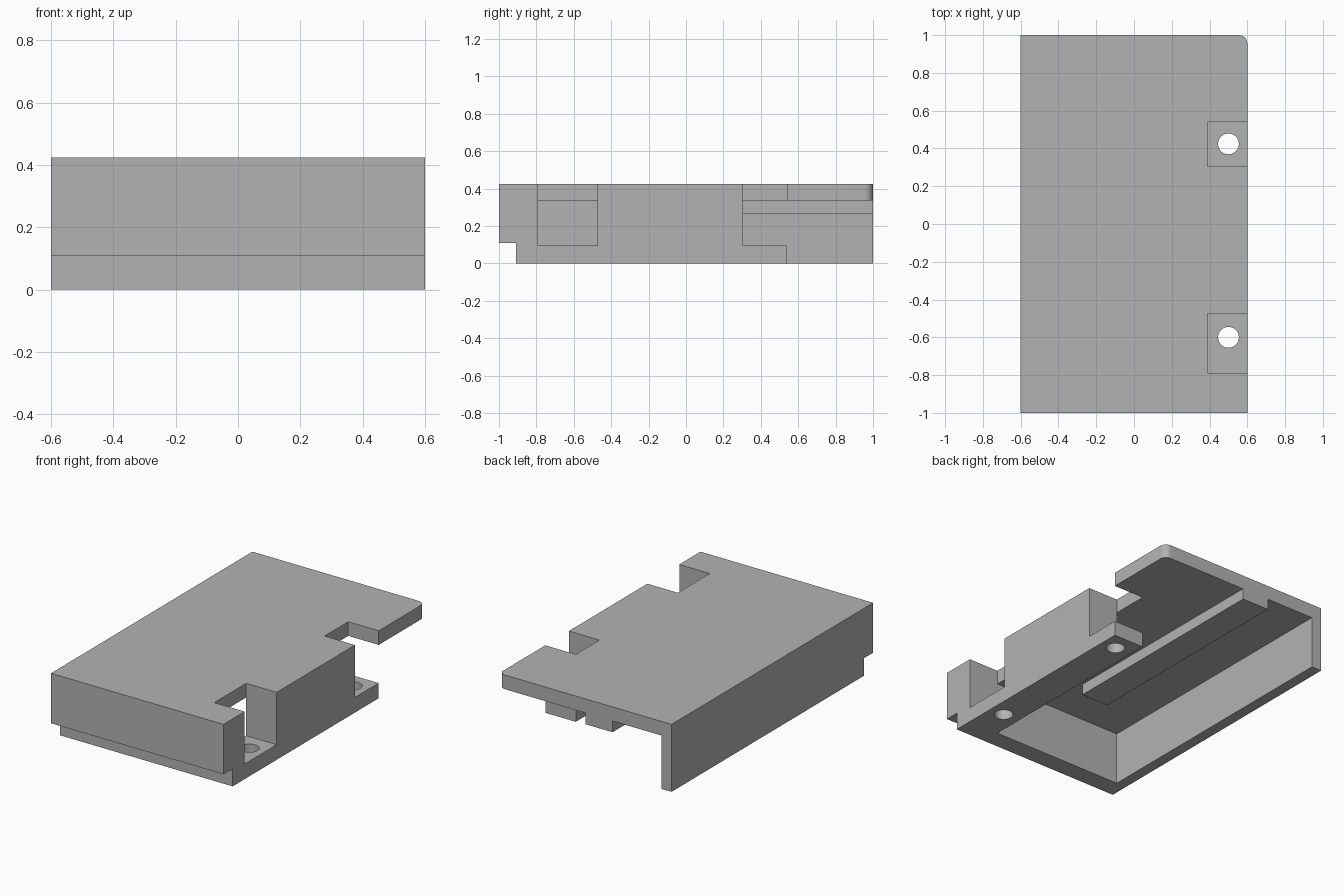
import bpy
import bmesh
from mathutils import Vector

cube = bpy.data.objects.get("Cube")
if cube:
    bpy.data.objects.remove(cube, do_unlink=True)

# Key dimensions
HALF_W, HALF_L, HEIGHT = 0.6, 1.0, 0.424
PLATE_Z = 0.335       # underside of the top plate
RAIL_X = 0.388        # inner face of the mounting rail
FLANGE_Z = 0.095      # top of the screw flanges
OUT = 0.2             # cutter overshoot
NOTCHES = [(-0.79, -0.473, -0.6), (0.305, 0.54, 0.424)]  # start, end, hole centre

grey = bpy.data.materials.new("plain grey")
grey.use_nodes = True
colour = (0.45, 0.45, 0.45, 1.0)
grey.diffuse_color = colour
grey.node_tree.nodes["Principled BSDF"].inputs["Base Color"].default_value = colour


def link(name, bm):
    mesh = bpy.data.meshes.new(name)
    bm.to_mesh(mesh)
    bm.free()
    mesh.materials.append(grey)
    ob = bpy.data.objects.new(name, mesh)
    bpy.context.collection.objects.link(ob)
    return ob


def box(name, low, high, round_corner=0.0):
    bm = bmesh.new()
    bmesh.ops.create_cube(bm, size=1)
    low, high = Vector(low), Vector(high)
    for v in bm.verts:
        v.co = [l + (c + 0.5) * (h - l) for l, c, h in zip(low, v.co, high)]
    if round_corner:
        edge = [e for e in bm.edges
                if all(v.co.x == max(w.co.x for w in bm.verts)
                       and v.co.y == max(w.co.y for w in bm.verts) for v in e.verts)]
        bmesh.ops.bevel(bm, geom=edge, offset=round_corner, segments=8,
                        profile=0.5, affect='EDGES')
    return link(name, bm)


def cylinder(name, x, y, radius, depth):
    bm = bmesh.new()
    bmesh.ops.create_cone(bm, cap_ends=True, segments=40, radius1=radius,
                          radius2=radius, depth=depth)
    bmesh.ops.translate(bm, verts=bm.verts, vec=(x, y, 0))
    return link(name, bm)


def combine(target, tool, operation):
    tool.hide_render = True
    mod = target.modifiers.new(operation.lower(), 'BOOLEAN')
    mod.operation, mod.solver, mod.object = operation, 'EXACT', tool
    bpy.context.view_layer.objects.active = target
    bpy.ops.object.modifier_apply(modifier=mod.name)
    bpy.data.objects.remove(tool, do_unlink=True)


# Solid block with one rounded rear corner
cover = box("cover", (-HALF_W, -HALF_L, 0), (HALF_W, HALF_L, HEIGHT), 0.045)

# Hollow underside, open at the back
combine(cover, box("cavity_cutter", (-0.53, -0.79, -OUT),
                   (RAIL_X, HALF_L + OUT, PLATE_Z)), 'DIFFERENCE')
# Rail ends early, leaving only the plate at the rear corner
combine(cover, box("rear_cutter", (0.2, 0.54, -OUT),
                   (HALF_W + OUT, HALF_L + OUT, PLATE_Z)), 'DIFFERENCE')
# Step under the front edge
combine(cover, box("front_step_cutter", (-HALF_W - OUT, -HALF_L - OUT, -OUT),
                   (HALF_W + OUT, -0.91, 0.11)), 'DIFFERENCE')

# Screw notches with holes through the flanges
for start, end, centre in NOTCHES:
    combine(cover, box("notch_cutter", (RAIL_X, start, FLANGE_Z),
                       (HALF_W + OUT, end, HEIGHT + OUT)), 'DIFFERENCE')
    combine(cover, cylinder("hole_cutter", 0.5, centre, 0.055, 0.5), 'DIFFERENCE')

# Long rib under the plate
combine(cover, box("rib", (-0.19, -0.473, 0.265), (0, HALF_L, 0.38)), 'UNION')

# Smooth the hole walls and rounded corner only
bpy.ops.object.select_all(action='DESELECT')
cover.select_set(True)
bpy.context.view_layer.objects.active = cover
bpy.ops.object.shade_smooth_by_angle(angle=0.5)
